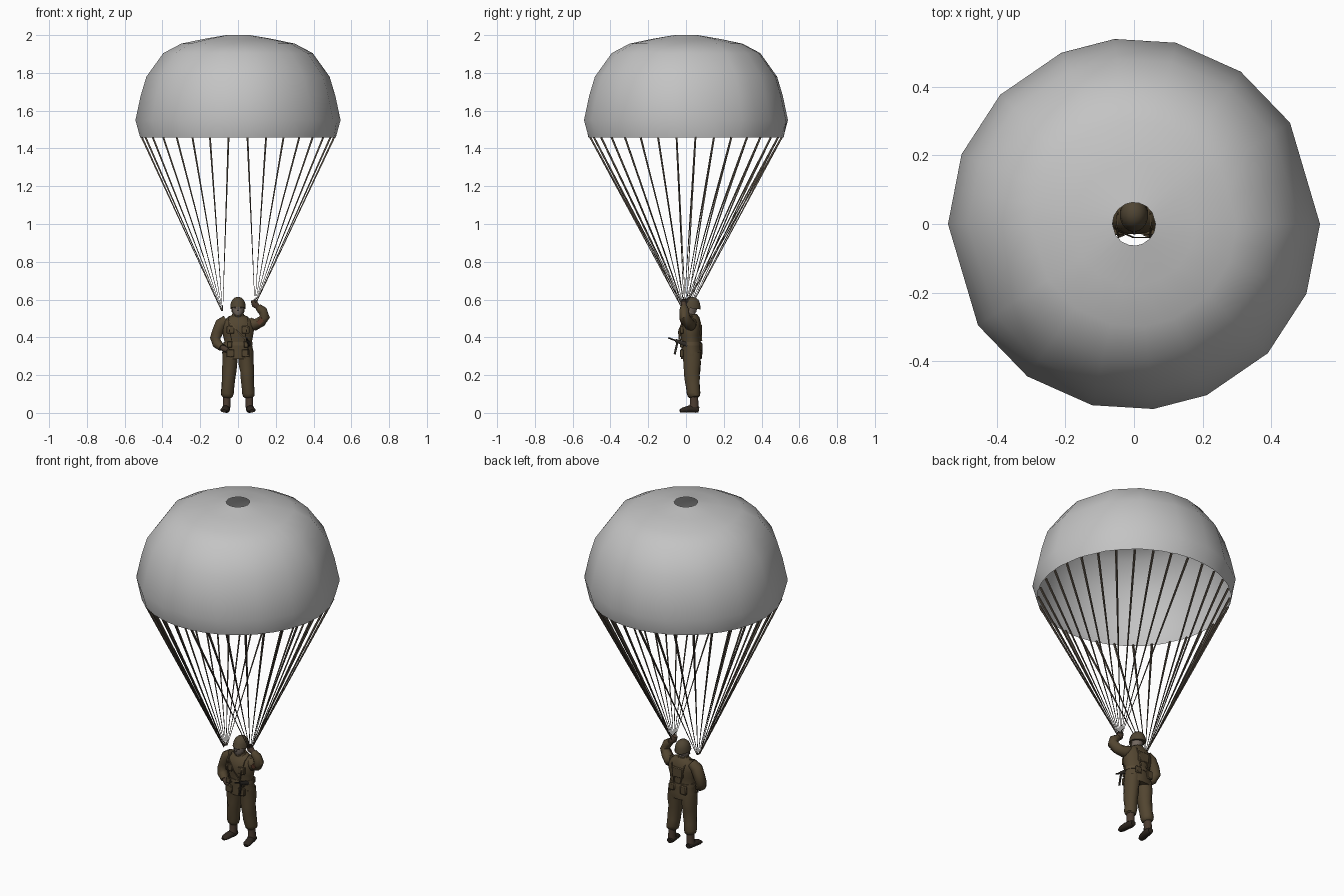
import bpy, bmesh, math, random
from mathutils import Vector

random.seed(4)
cube = bpy.data.objects.get("Cube")
if cube:
    bpy.data.objects.remove(cube)


def material(name, *rgb):
    mat = bpy.data.materials.new(name)
    mat.use_nodes = True
    mat.diffuse_color = (*rgb, 1)
    mat.node_tree.nodes["Principled BSDF"].inputs["Base Color"].default_value = (*rgb, 1)
    return mat


silk = material("grey silk", .55, .55, .55)
cord = material("brown cord", .1, .08, .06)
cloth = material("olive cloth", .085, .06, .03)
steel = material("helmet brown", .08, .06, .034)
web = material("webbing brown", .1, .07, .036)
skin = material("skin", .18, .145, .12)
glove = material("dark glove", .07, .045, .03)
leather = material("boot leather", .028, .02, .014)
metal = material("gun metal", .03, .025, .02)
russet = material("russet patch", .14, .055, .03)

CM = .01  # figure parts are given in hundredths of a unit


def finish(name, bm, mat, angle=50):
    bmesh.ops.recalc_face_normals(bm, faces=bm.faces)
    mesh = bpy.data.meshes.new(name)
    bm.to_mesh(mesh)
    bm.free()
    mesh.materials.append(mat)
    mesh.shade_smooth()
    mesh.set_sharp_from_angle(angle=math.radians(angle))
    obj = bpy.data.objects.new(name, mesh)
    bpy.context.scene.collection.objects.link(obj)
    return obj


def bridge(bm, a, b):
    n = len(a)
    for i in range(n):
        bm.faces.new((a[i], a[(i + 1) % n], b[(i + 1) % n], b[i]))


def tubes(name, paths, mat, sides=12, ref=(0, 1, 0), rough=0, angle=50):
    """Loft ellipses (x, y, z, width, depth) along each path."""
    bm = bmesh.new()
    for path in paths:
        pts = [Vector(p[:3]) * CM for p in path]
        rings = []
        for i, p in enumerate(path):
            t = (pts[min(i + 1, len(pts) - 1)] - pts[max(i - 1, 0)]).normalized()
            v = Vector(ref)
            v = (v - t * v.dot(t)).normalized()
            u = v.cross(t)
            ring = []
            for k in range(sides):
                a = math.tau * (k + .5) / sides
                s = CM * random.uniform(1 - rough, 1 + rough)
                ring.append(bm.verts.new(pts[i] + (u * p[3] * math.cos(a) + v * p[-1] * math.sin(a)) * s))
            rings.append(ring)
        for a, b in zip(rings, rings[1:]):
            bridge(bm, a, b)
        bm.faces.new(rings[0])
        bm.faces.new(rings[-1])
    return finish(name, bm, mat, angle)


def mirrored(path):
    return [path, [(-p[0], *p[1:]) for p in path]]


def boxes(name, items, mat, bevel=.25):
    """Soft boxes given as (centre, size)."""
    bm = bmesh.new()
    for centre, size in items:
        made = bmesh.ops.create_cube(bm, size=1)["verts"]
        for v in made:
            v.co = Vector([(c + s * k) * CM for c, s, k in zip(centre, size, v.co)])
    obj = finish(name, bm, mat, 30)
    mod = obj.modifiers.new("soft edges", "BEVEL")
    mod.width = bevel * CM
    return obj


# canopy: open sheet with a vent, uneven gores and a round rim
half = [0, 33, 55, 77, 96, 113, 136, 158]
corners = half + [a + 180 for a in half] + [360]
spokes = []  # (angle, how far the cloth pulls in)
for a, b in zip(corners, corners[1:]):
    spokes += [(math.radians(a), 1), (math.radians((a + b) / 2), math.cos(math.radians(b - a) / 2))]
profile = [(.063, 2), (.18, 1.98), (.3, 1.955), (.395, 1.905), (.485, 1.78),
           (.515, 1.68), (.543, 1.55), (.518, 1.458)]
bm = bmesh.new()
rings = []
for r, z in profile:
    ring = []
    for a, pull in spokes:
        q = r if z < 1.5 else r * pull
        ring.append(bm.verts.new((q * math.cos(a), q * math.sin(a), z)))
    rings.append(ring)
for a, b in zip(rings, rings[1:]):
    bridge(bm, a, b)
finish("canopy", bm, silk, 80)

# suspension lines, gathered into one bundle on each side
LINES = 32
lines = []
for k in range(LINES):
    a = math.tau * (k + .5) / LINES
    x, y = math.cos(a), math.sin(a)
    end = (8.8, -1, 58) if x > 0 else (-8, 0, 54)
    lines.append([(51.2 * x, 51 * y, 146, .68),
                  (end[0] + x * .8, end[1] + y * 1.5, end[2], .12)])
tubes("suspension_lines", lines, cord, sides=4, angle=30)

# trousers, boots
leg = [(4, 3, 32, 4.2, 5), (4.4, 3.2, 26, 4, 4.6), (4.7, 3.2, 22, 3.8, 4.3), (5, 3.2, 18, 3.5, 4),
       (5.3, 3.6, 14, 3.3, 3.7), (5.7, 4, 10.5, 3.4, 3.6), (5.8, 4, 8.8, 3, 3.2), (5.9, 4, 8, 2, 2.2)]
tubes("trouser_legs", mirrored(leg), cloth, rough=.07)
boot_shaft = [(5.9, 4.2, 9, 2.1, 2.3), (6, 4.3, 5, 2, 2.3), (6.1, 4.2, 3, 2.1, 2.5)]
tubes("boot_shafts", mirrored(boot_shaft), glove)
foot = [(6, 6.8, 1.7, 1.5, 1.5), (6.1, 5, 2, 2, 2), (6.6, 1.5, 2, 2.2, 1.9),
        (7.1, -1.5, 1.5, 2.2, 1.4), (7.4, -3.2, 1, 1.3, .8)]
tubes("boot_feet", mirrored(foot), leather, ref=(0, 0, 1))

# jacket with flared skirt, collar
jacket = [(0, 3, 28.5, 8.2, 5.4), (0, 3, 32, 8.2, 5.6), (0, 2.8, 37, 7.2, 5), (0, 2.6, 41, 8, 5.4),
          (0, 2.6, 45, 8.6, 5.7), (0, 3, 48.5, 8.4, 5), (0, 3.2, 50.5, 5.5, 3.8), (0, 3, 52, 3, 2.8)]
tubes("jacket", [jacket], cloth, sides=18, rough=.04)
tubes("collar", [[(0, 2.8, 50, 4, 3.8), (0, 3, 52.3, 3.1, 3.2)]], cloth)
boxes("jacket_pockets", [((s * 4, -2.2, z), (4, 1.8, 4)) for s in (-1, 1) for z in (31.5, 44)], cloth)

# belt, pouches, harness
tubes("belt", [[(0, 2.8, 35.8, 7.8, 5.5), (0, 2.8, 37.6, 7.7, 5.4)]], web, sides=18)
boxes("belt_pouches", [((s * 4.4, -2.3, 36.2), (2.6, 1.8, 3)) for s in (-1, 1)], cloth)
boxes("canteen_and_pack", [((-4, 8, 34.5), (4, 1.6, 5)), ((3.5, 8, 35), (4, 1.4, 4)),
                           ((0, 7.6, 44), (7, 1.6, 6))], cloth, .5)
strap = [(3, -3, 37, .6, .3), (4.6, -3.6, 44, .6, .3), (5, -1, 49.2, .6, .3), (4.8, 3, 51, .6, .3),
         (4, 7.4, 48, .6, .3), (2, 8.2, 38, .6, .3)]
tubes("harness_straps", mirrored(strap), web, sides=4, ref=(1, 0, 0), angle=30)

# arm with the hand on the hip, arm raised to the lines
tubes("right_sleeve", [[(-6, 3, 49, 2.8, 3), (-9, 3, 47, 3.2, 3.4), (-10.8, 3.2, 43, 3, 3.2),
                        (-12, 3.2, 39.5, 2.8, 3), (-11, 1.8, 36.6, 2.7, 2.8), (-8.6, 0, 34.6, 2, 2.2)]],
      cloth, rough=.06)
tubes("right_hand", [[(-9, .2, 35, 1.4, 1.4), (-7, -1, 33.8, 1.7, 1.4), (-5, -2, 32.8, 1, .8)]], glove, sides=8)
tubes("left_sleeve", [[(6, 3, 48, 2.8, 3), (9, 2.4, 46.6, 3.1, 3.3), (12, .6, 48.2, 2.9, 3),
                       (14.3, -.8, 51, 2.6, 2.8), (13, -1, 54, 2.5, 2.6), (10.6, -1, 56, 1.9, 2)]],
      cloth, rough=.06)
tubes("left_hand", [[(10.8, -1, 55.8, 1.4, 1.4), (9, -1.2, 57.4, 2, 1.7), (8, -1.2, 59.8, 1.5, 1.4)]],
      glove, sides=8)
tubes("sleeve_patch", [[(10.5, -1.9, 47.4, 1.4, .3), (13, -3.1, 49.6, 1.4, .3)]], russet, sides=6)

# head and helmet
tubes("head", [[(0, 3, 49.5, 2.2, 2.4), (0, 2.6, 51.2, 2.3, 2.8), (0, 1.8, 52, 2.4, 3.2),
                (0, 1.8, 54, 3.1, 3.8), (0, 2.4, 57, 3.3, 4)]], skin)
tubes("nose", [[(0, -1.8, 55.6, .4, .5), (0, -2.2, 54.2, .7, .7)]], skin, sides=6)
boxes("eyes", [((s * 1.3, -1.5, 55.4), (1, .8, .4)) for s in (-1, 1)], leather, .1)
tubes("helmet", [[(0, 2.8, 55.4, 4.2, 5.1), (0, 2.9, 56.2, 4.1, 4.9), (0, 3, 58, 3.9, 4.5),
                  (0, 3, 59.8, 3.2, 3.7), (0, 3, 61, 1.9, 2.2), (0, 3, 61.4, .6, .7)]], steel, sides=16)
chin = [(3.5, 2, 56, .3, .5), (3, 1, 53, .3, .5), (1.2, -.8, 51.6, .3, .5), (0, -1.2, 51.4, .3, .5)]
tubes("chin_strap", mirrored(chin), web, sides=4, angle=30)

# slung gun with magazine and sling
tubes("gun_body", [[(6.5, 3, 35.5, .9, 1.3), (5.5, -3, 37.4, .8, 1.1), (5, -5.5, 38.3, .7, .9)]],
      metal, sides=8, ref=(0, 0, 1))
tubes("gun_barrel", [[(5, -5.2, 38.2, .45), (4.5, -9.3, 39.7, .45)]], metal, sides=8, ref=(0, 0, 1))
tubes("gun_magazine", [[(5.2, -4.4, 38, .4, .8), (5.2, -6, 31, .4, .8)]], metal, sides=4)
tubes("gun_sling", [[(5, -4, 38, .5, .2), (0, -4, 43, .5, .2), (-5, -1.8, 48.8, .5, .2)]], web, sides=4)
